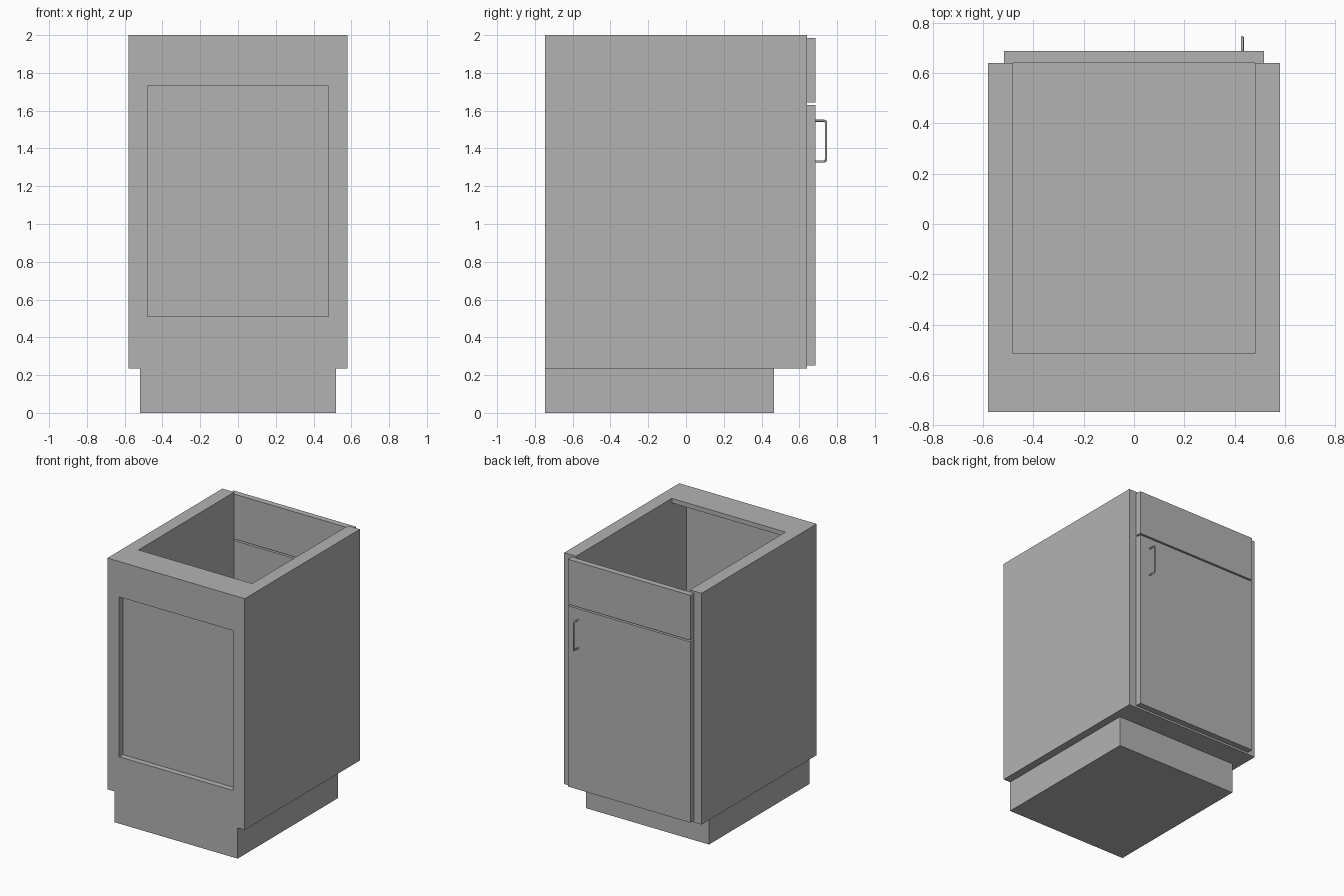
import bpy
import bmesh
from mathutils import Vector

default = bpy.data.objects.get("Cube")
if default:
    bpy.data.objects.remove(default, do_unlink=True)

GREY = (0.45, 0.45, 0.45, 1)
grey = bpy.data.materials.new("cabinet_grey")
grey.use_nodes = True
grey.diffuse_color = GREY
grey.node_tree.nodes["Principled BSDF"].inputs["Base Color"].default_value = GREY

HALF, INNER, PLINTH = 0.58, 0.48, 0.52   # half widths
BACK, FACE = -0.747, 0.64                # body depth limits
STEP = 0.235                             # height of the toe space


def box(name, x, y, z):
    """Box from -x to x, and between the given y and z limits."""
    bm = bmesh.new()
    bmesh.ops.create_cube(bm, size=1)
    for v in bm.verts:
        v.co = Vector((2 * x * v.co.x,
                       y[0] + (y[1] - y[0]) * (v.co.y + 0.5),
                       z[0] + (z[1] - z[0]) * (v.co.z + 0.5)))
    mesh = bpy.data.meshes.new(name)
    bm.to_mesh(mesh)
    bm.free()
    mesh.materials.append(grey)
    obj = bpy.data.objects.new(name, mesh)
    bpy.context.collection.objects.link(obj)
    return obj


def combine(target, other, operation):
    """Apply a boolean and discard the second object."""
    mod = target.modifiers.new("combine", 'BOOLEAN')
    mod.operation = operation
    mod.solver = 'EXACT'
    mod.object = other
    bpy.context.view_layer.objects.active = target
    bpy.ops.object.modifier_apply(modifier=mod.name)
    bpy.data.objects.remove(other, do_unlink=True)


# Carcass: hollow body, open at the top and on the door side
carcass = box("carcass", HALF, (BACK, FACE), (STEP, 2))
combine(carcass, box("cavity", INNER, (-0.69, 0.8), (0.27, 1.965)), 'DIFFERENCE')
combine(carcass, box("top_opening", INNER, (-0.515, 0.8), (1.8, 2.2)), 'DIFFERENCE')
combine(carcass, box("panel_recess", INNER, (-0.9, -0.703), (0.51, 1.73)), 'DIFFERENCE')

# Plinth, flush with the panelled face
combine(carcass, box("plinth", PLINTH, (BACK, 0.465), (0, STEP + 0.02)), 'UNION')

# Door and drawer front
box("door", 0.517, (FACE, 0.686), (0.25, 1.63))
box("drawer_front", 0.517, (FACE, 0.686), (1.642, 1.985))

# Bent bar handle
curve = bpy.data.curves.new("door_handle", 'CURVE')
curve.dimensions = '3D'
curve.bevel_depth = 0.006
curve.bevel_resolution = 2
curve.use_fill_caps = True
path = [(0.68, 1.331), (0.731, 1.331), (0.738, 1.334), (0.741, 1.341),
        (0.741, 1.537), (0.738, 1.544), (0.731, 1.547), (0.68, 1.547)]
spline = curve.splines.new('POLY')
spline.points.add(len(path) - 1)
for point, (y, z) in zip(spline.points, path):
    point.co = (0.43, y, z, 1)
curve.materials.append(grey)
handle = bpy.data.objects.new("door_handle", curve)
bpy.context.collection.objects.link(handle)
